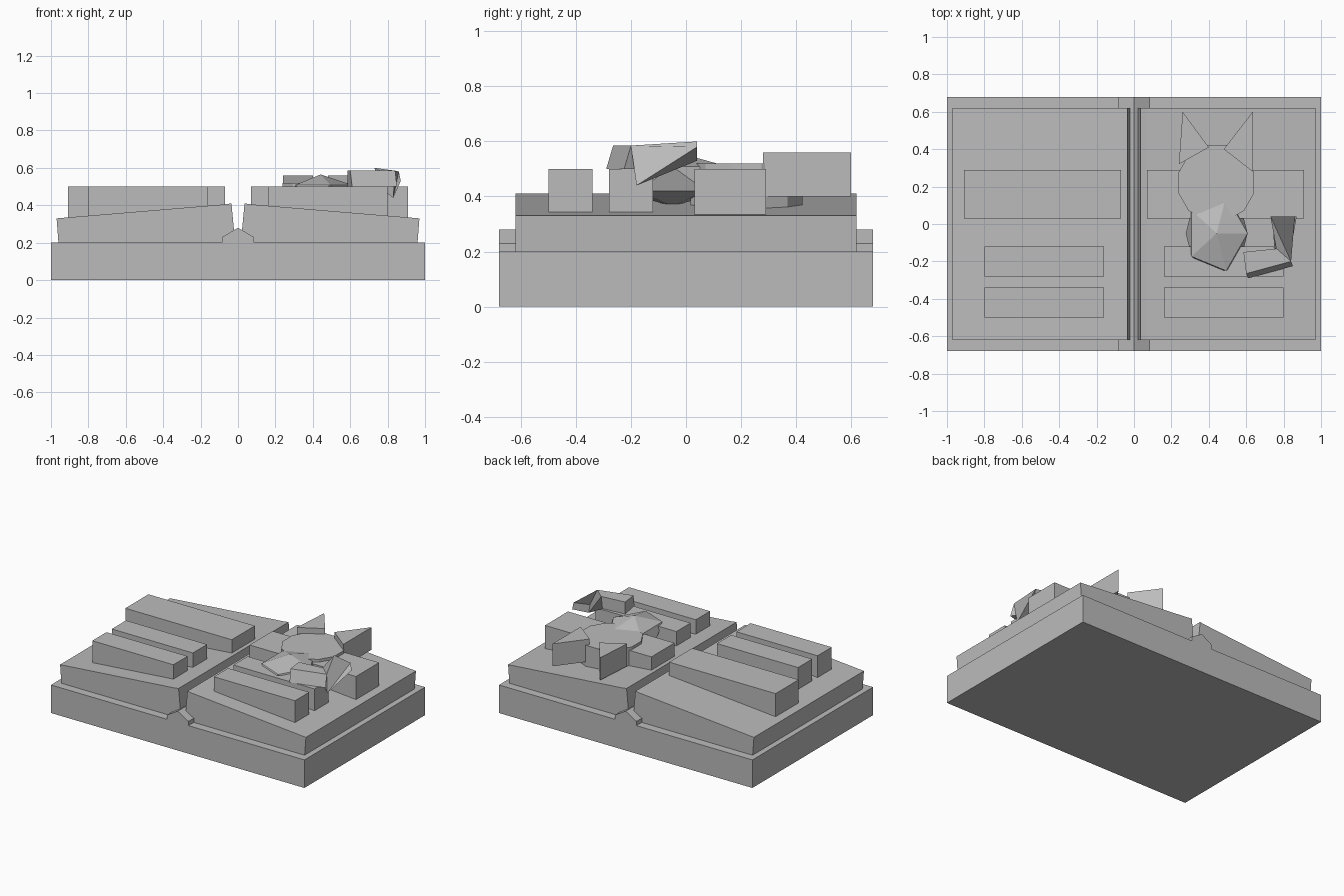
import bpy, bmesh
from math import radians
from mathutils import Matrix

cube = bpy.data.objects.get("Cube")
if cube:
    bpy.data.objects.remove(cube, do_unlink=True)

stone = bpy.data.materials.new("plain grey")
stone.use_nodes = True
GREY = (0.5, 0.5, 0.5, 1)
stone.diffuse_color = GREY
stone.node_tree.nodes["Principled BSDF"].inputs["Base Color"].default_value = GREY


def finish(name, bm):
    bmesh.ops.recalc_face_normals(bm, faces=bm.faces)
    mesh = bpy.data.meshes.new(name)
    bm.to_mesh(mesh)
    bm.free()
    mesh.materials.append(stone)
    obj = bpy.data.objects.new(name, mesh)
    bpy.context.collection.objects.link(obj)
    return obj


def loft(name, *rings):
    """Closed solid joining rings that have equal point counts."""
    bm = bmesh.new()
    loops = [[bm.verts.new(p) for p in ring] for ring in rings]
    n = len(loops[0])
    for a, b in zip(loops, loops[1:]):
        for i in range(n):
            j = (i + 1) % n
            bm.faces.new((a[i], a[j], b[j], b[i]))
    bm.faces.new(loops[0])
    bm.faces.new(loops[-1])
    return finish(name, bm)


def extrude_y(name, profile, y):
    return loft(name, [(x, -y, z) for x, z in profile], [(x, y, z) for x, z in profile])


def extrude_z(name, outline, z0, z1):
    return loft(name, [(x, y, z0) for x, y in outline], [(x, y, z1) for x, y in outline])


def box(name, x0, x1, y0, y1, z0, z1):
    return extrude_z(name, [(x0, y0), (x1, y0), (x1, y1), (x0, y1)], z0, z1)


# Cover and spine
box("cover", -1, 1, -0.68, 0.68, 0, 0.2)
extrude_y("spine", [(-0.085, 0.2), (0.085, 0.2), (0.085, 0.23), (0, 0.28), (-0.085, 0.23)], 0.68)

# Sloping page blocks with raised text lines on both sides
PAGE = [(0.96, 0.2), (0.97, 0.33), (0.07, 0.405), (0.035, 0.41), (0.015, 0.2)]
LINES = [(0.07, 0.91, 0.03, 0.29), (0.16, 0.8, -0.28, -0.12), (0.16, 0.8, -0.5, -0.34)]
for side, s in (("left", 1), ("right", -1)):
    extrude_y(side + "_pages", [(s * x, z) for x, z in PAGE], 0.62)
    for i, (x0, x1, y0, y1) in enumerate(LINES):
        box(f"{side}_text_bar_{i + 1}", s * x0, s * x1, y0, y1, 0.335, 0.5)

# Animal head: flat twelve-sided disc
bm = bmesh.new()
bmesh.ops.create_cone(bm, cap_ends=True, segments=12, radius1=0.21, radius2=0.21, depth=0.17,
                      matrix=Matrix.Translation((0.44, 0.22, 0.435)) @ Matrix.Rotation(radians(15), 4, "Z"))
finish("head", bm)

# Ears: upright triangular prisms
extrude_z("right_ear", [(0.26, 0.6), (0.24, 0.32), (0.4, 0.41)], 0.4, 0.56)
extrude_z("left_ear", [(0.635, 0.6), (0.48, 0.4), (0.635, 0.28)], 0.4, 0.56)

# Body: squashed twenty-sided ball
bm = bmesh.new()
bmesh.ops.create_icosphere(bm, subdivisions=1, radius=1, matrix=Matrix.Translation((0.442, -0.05, 0.465))
                           @ Matrix.Diagonal((0.185, 0.235, 0.1, 1)))
finish("body", bm)

# Tail: a slanted block, then a twisted end
loft("tail_base",
     [(0.61, -0.29, 0.5), (0.85, -0.225, 0.5), (0.84, -0.2, 0.585), (0.6, -0.265, 0.585)],
     [(0.585, -0.15, 0.5), (0.79, -0.13, 0.5), (0.78, -0.13, 0.585), (0.585, -0.15, 0.585)])
loft("tail_tip",
     [(0.75, -0.13, 0.5), (0.83, -0.18, 0.44), (0.84, -0.2, 0.585), (0.76, -0.13, 0.585)],
     [(0.87, 0.04, 0.53), (0.86, 0.04, 0.58), (0.73, 0.04, 0.6), (0.74, 0.04, 0.54)])
